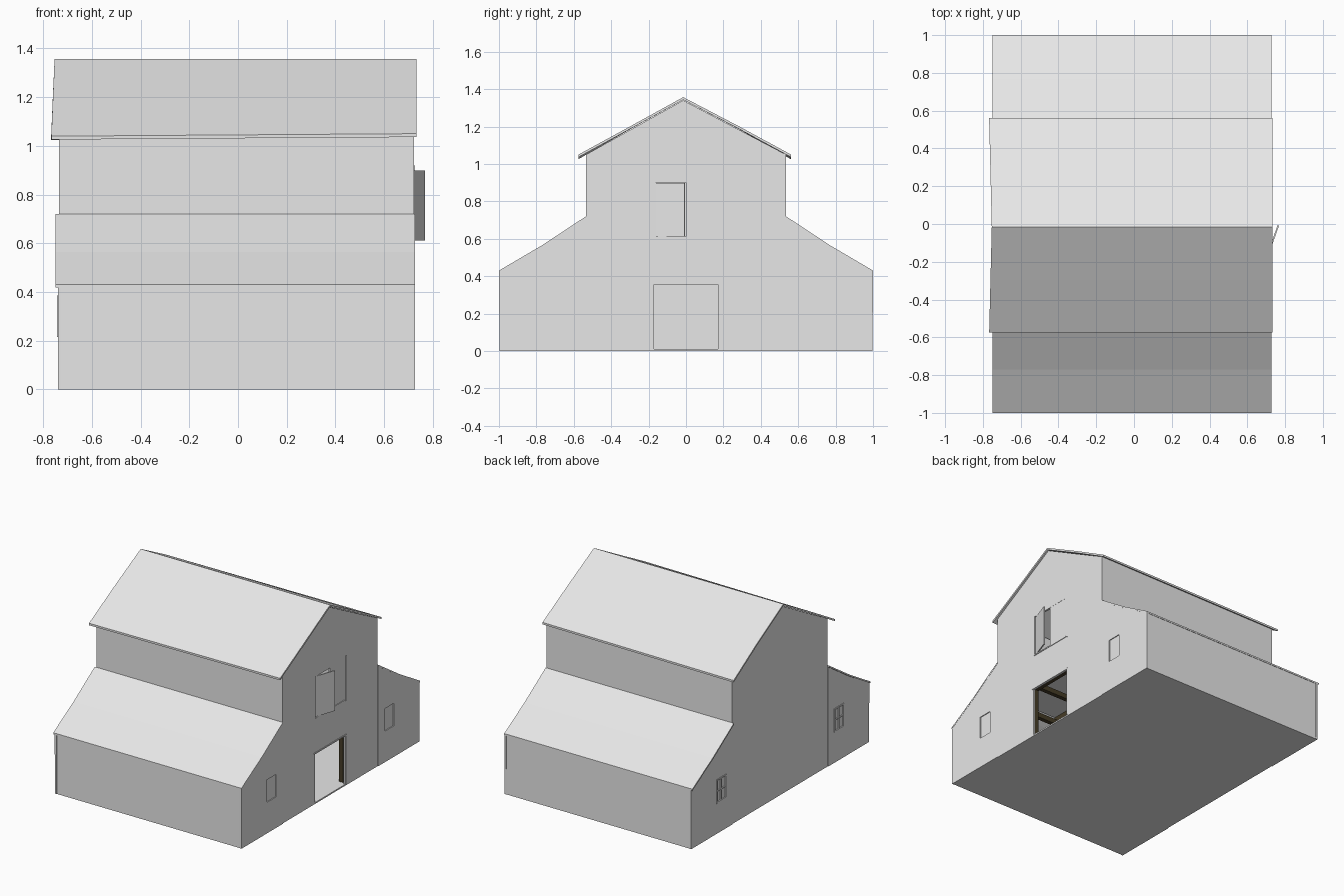
import bpy, bmesh

cube = bpy.data.objects.get("Cube")
if cube:
    bpy.data.objects.remove(cube)


def material(name, rgb):
    m = bpy.data.materials.new(name)
    m.use_nodes = True
    m.diffuse_color = (*rgb, 1)
    m.node_tree.nodes["Principled BSDF"].inputs["Base Color"].default_value = (*rgb, 1)
    return m


GREY = material("pale_grey", (0.8, 0.8, 0.8))
WOOD = material("dark_brown_wood", (0.06, 0.045, 0.02))


def finish(name, bm, mat):
    bmesh.ops.recalc_face_normals(bm, faces=bm.faces)
    mesh = bpy.data.meshes.new(name)
    bm.to_mesh(mesh)
    bm.free()
    mesh.materials.append(mat)
    ob = bpy.data.objects.new(name, mesh)
    bpy.context.collection.objects.link(ob)
    return ob


def box(name, x, y, z, mat=GREY):
    """Box from (min, max) ranges."""
    bm = bmesh.new()
    bmesh.ops.create_cube(bm, size=1)
    for v in bm.verts:
        v.co = [r[0] if c < 0 else r[1] for r, c in zip((x, y, z), v.co)]
    return finish(name, bm, mat)


def sheet(name, loops, x, thickness):
    """Upright wall across x from an outline and holes in (y, z)."""
    bm = bmesh.new()
    for loop in loops:
        vs = [bm.verts.new((x, y, z)) for y, z in loop]
        for a, b in zip(vs, vs[1:] + vs[:1]):
            bm.edges.new((a, b))
    bmesh.ops.triangle_fill(bm, edges=bm.edges[:], use_beauty=True, normal=(1, 0, 0))
    ob = finish(name, bm, GREY)
    mod = ob.modifiers.new("thickness", "SOLIDIFY")
    mod.thickness, mod.offset = thickness, 0
    return ob


def roof_band(name, line, x0, x1, t):
    """Roof slab swept along x, with a (y, z) line as its top."""
    bm = bmesh.new()
    rows = [[bm.verts.new((x, y, z - d)) for y, z in line]
            for x, d in ((x0, 0), (x1, 0), (x1, t), (x0, t))]
    for a, b in zip(rows, rows[1:] + rows[:1]):
        for i in range(len(line) - 1):
            bm.faces.new((a[i], a[i + 1], b[i + 1], b[i]))
    for i in (0, -1):
        bm.faces.new([r[i] for r in rows])
    return finish(name, bm, GREY)


def rect(y0, y1, z0, z1):
    return [(y0, z0), (y1, z0), (y1, z1), (y0, z1)]


LEFT, RIGHT, T = -0.735, 0.722, 0.014
MAIN, EAVE, LEAN = 0.535, 1.05, 0.72
RIDGE_Y, RIDGE_Z = -0.015, 1.355

# Floor and loft
box("floor", (LEFT, RIGHT), (-0.995, 0.995), (0, 0.01))
box("loft_floor", (LEFT + T, RIGHT - T), (-0.52, 0.52), (0.47, 0.485))

# Tall central gables, one with door and hatch openings
gable = [(MAIN, 0), (MAIN, EAVE), (RIDGE_Y, RIDGE_Z - 0.015), (-MAIN, EAVE), (-MAIN, 0)]
door_notch = [(-0.17, 0), (-0.17, 0.355), (0.17, 0.355), (0.17, 0)]
sheet("right_gable", [gable], LEFT + T / 2, T)
sheet("left_gable", [gable + door_notch, rect(-0.16, 0.17, 0.61, 0.9)], RIGHT - T / 2, T)

for s, side in ((-1, "front"), (1, "back")):
    # Long walls
    inner, outer = sorted((s * MAIN, s * (MAIN - T))), sorted((s * 0.995, s * (0.995 - T)))
    box(side + "_upper_wall", (LEFT, RIGHT), inner, (0.6, EAVE))
    box(side + "_low_wall", (LEFT, RIGHT), outer, (0, 0.42))

    # Lean-to end walls with window openings
    y = s * 0.66
    slope = [(s * MAIN, LEAN), (s * 0.77, 0.565), (s * 1.0, 0.43)]
    end = [(s * MAIN, 0)] + [(a, b - 0.008) for a, b in slope] + [(s * 0.997, 0)]
    for x, d, end_name in ((LEFT, -1, "right"), (RIGHT, 1, "left")):
        label = side + "_" + end_name
        sheet(label + "_lean_to_wall", [end, rect(y - 0.05, y + 0.05, 0.22, 0.38)],
              x + d * (0.004 - T / 2), T)

        # Panes and glazing bars
        def across(near, far):
            return sorted((x + d * near, x + d * far))
        box(label + "_pane", across(-0.008, -0.002), (y - 0.05, y + 0.05), (0.22, 0.38))
        if d < 0:
            box(label + "_upright_bar", across(-0.004, 0.005), (y - 0.004, y + 0.004), (0.22, 0.38))
            box(label + "_cross_bar", across(-0.004, 0.005), (y - 0.05, y + 0.05), (0.296, 0.304))
            for e in (-1, 1):
                box(label + "_window_jamb", across(0, 0.008),
                    (y + e * 0.05 - 0.005, y + e * 0.05 + 0.005), (0.215, 0.385))
                box(label + "_window_rail", across(0, 0.008), (y - 0.055, y + 0.055),
                    (0.3 + e * 0.08 - 0.005, 0.3 + e * 0.08 + 0.005))

    # Lean-to roof
    roof_band(side + "_lean_to_roof", slope, -0.75, 0.727, 0.012)

# Main roof, slightly sagging towards its eaves at one end
roof = roof_band("main_roof", [(-0.575, 1.05), (-0.295, 1.203), (RIDGE_Y, 1.357),
                               (0.28, 1.203), (0.562, 1.05)], -0.753, 0.733, 0.014)
for v in roof.data.vertices:
    if v.co.x < 0:
        away = abs(v.co.y - RIDGE_Y) / 0.57
        v.co.x -= 0.014 * away
        v.co.z -= 0.011 * away ** 3

# Door and hatch trims
trim = (RIGHT - 0.004, RIGHT + 0.004)
box("door_lintel", trim, (-0.18, 0.18), (0.355, 0.364))
box("door_jamb", trim, (0.172, 0.182), (0.01, 0.36))
box("hatch_jamb", trim, (0.172, 0.182), (0.6, 0.92))
box("hatch_sill", trim, (-0.16, 0.165), (0.604, 0.612))

# Hatch leaves: one shut, one ajar on its hinge
box("shut_hatch_leaf", (RIGHT - 0.01, RIGHT - 0.001), (0, 0.17), (0.61, 0.9))
leaf = box("open_hatch_leaf", (-0.004, 0.004), (0, 0.162), (0.612, 0.898))
leaf.location = (0.71, -0.16, 0)
leaf.rotation_euler.z = -0.34

# Timber frame inside
for x in (-0.69, -0.23, 0.23, 0.68):
    xr = (x - 0.015, x + 0.015)
    box("tie_beam", xr, (-0.52, 0.52), (0.435, 0.47), WOOD)
    box("collar_beam", xr, (-0.52, 0.52), (1.0, 1.03), WOOD)
    for s in (-1, 1):
        box("inner_post", xr, (s * 0.2 - 0.016, s * 0.2 + 0.016), (0.01, 0.45), WOOD)
        box("wall_post", xr, (s * 0.5 - 0.016, s * 0.5 + 0.016), (0.01, 1.03), WOOD)
box("door_header", (0.665, 0.705), (-0.22, 0.22), (0.37, 0.4), WOOD)
for y in (-0.5, -0.2, 0.2, 0.5):
    box("long_beam", (-0.7, 0.7), (y - 0.015, y + 0.015), (0.4, 0.435), WOOD)
